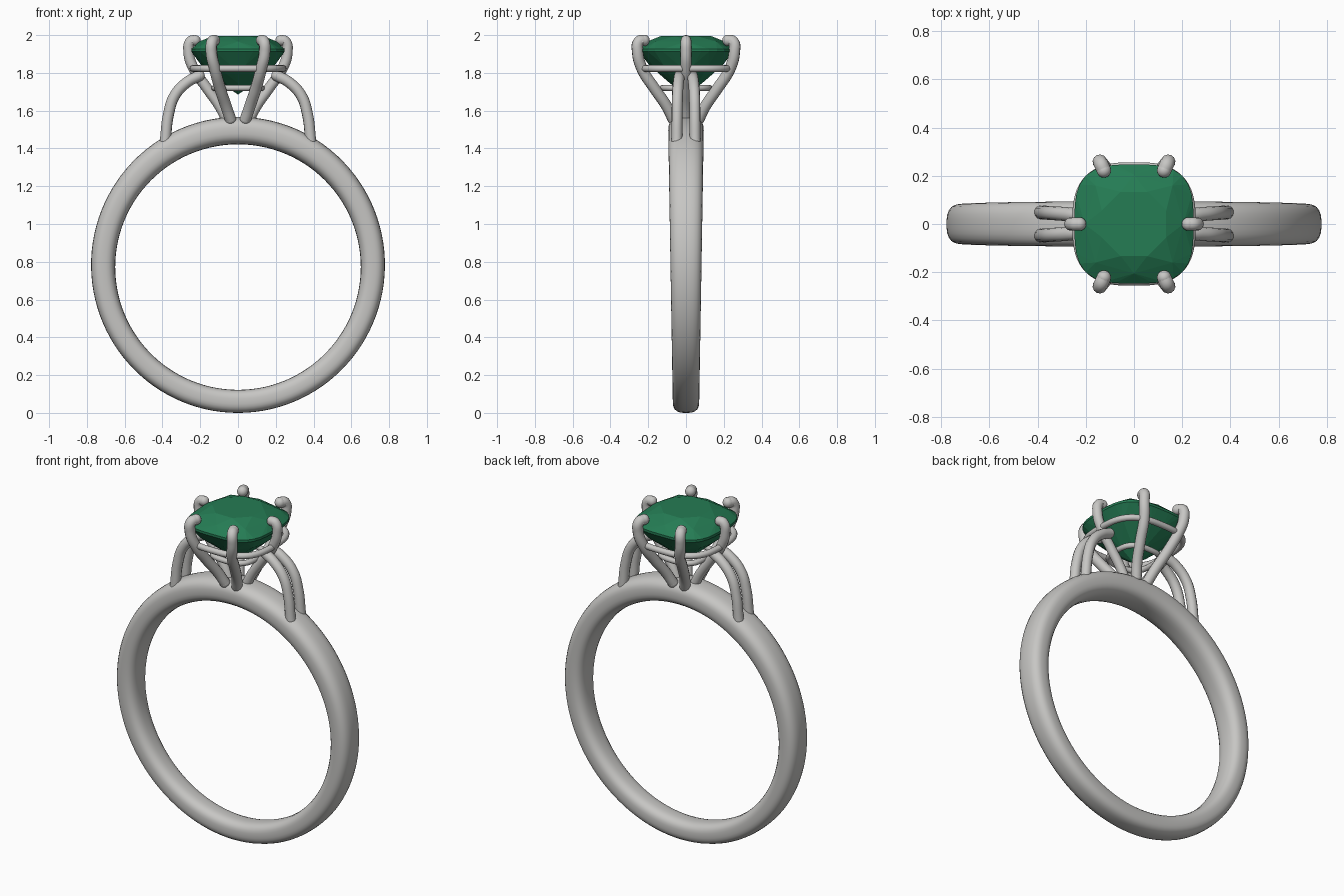
import bpy
import bmesh
from math import cos, sin, pi, copysign
from mathutils import Vector

if "Cube" in bpy.data.objects:
    bpy.data.objects.remove(bpy.data.objects["Cube"], do_unlink=True)


def material(name, color, metallic, roughness):
    m = bpy.data.materials.new(name)
    m.use_nodes = True
    m.diffuse_color = color
    bsdf = next(n for n in m.node_tree.nodes if n.type == 'BSDF_PRINCIPLED')
    bsdf.inputs["Base Color"].default_value = color
    bsdf.inputs["Metallic"].default_value = metallic
    bsdf.inputs["Roughness"].default_value = roughness
    return m


METAL = material("silver_metal", (0.57, 0.565, 0.55, 1), 0.0, 0.4)
GREEN = material("green_gem", (0.018, 0.2, 0.088, 1), 0.0, 0.3)


def superellipse(a, b, power, count, offset=0.0):
    """Rounded-square outline as a list of 2D points."""
    pts = []
    for i in range(count):
        t = 2 * pi * (i + offset) / count
        c, s = cos(t), sin(t)
        r = (abs(c) ** power + abs(s) ** power) ** (-1 / power)
        pts.append((a * r * c, b * r * s))
    return pts


def finish(bm, name, mat, smooth):
    bmesh.ops.recalc_face_normals(bm, faces=bm.faces)
    for f in bm.faces:
        f.smooth = smooth
    mesh = bpy.data.meshes.new(name)
    bm.to_mesh(mesh)
    bm.free()
    mesh.materials.append(mat)
    ob = bpy.data.objects.new(name, mesh)
    bpy.context.collection.objects.link(ob)
    return ob


def wire(name, points, radius, cyclic=False):
    """Round wire through the points, with a ball closing each open end."""
    cu = bpy.data.curves.new(name, 'CURVE')
    cu.dimensions = '3D'
    cu.bevel_depth = radius
    cu.bevel_resolution = 4
    cu.resolution_u = 3 if cyclic else 8
    sp = cu.splines.new('BEZIER')
    sp.bezier_points.add(len(points) - 1)
    for bp, p in zip(sp.bezier_points, points):
        bp.co = p
        bp.handle_left_type = bp.handle_right_type = 'AUTO'
    sp.use_cyclic_u = cyclic
    sp.use_smooth = True
    cu.materials.append(METAL)
    bpy.context.collection.objects.link(bpy.data.objects.new(name, cu))
    if not cyclic:
        bm = bmesh.new()
        for p in (points[0], points[-1]):
            geo = bmesh.ops.create_uvsphere(bm, u_segments=16, v_segments=10, radius=radius)
            bmesh.ops.translate(bm, verts=geo["verts"], vec=Vector(p))
        finish(bm, name + "_tips", METAL, True)


# Band: rounded section swept round the finger, wider and thicker at the top
INNER, CENTRE, STEPS = 0.65, 0.772, 112
bm = bmesh.new()
rings = []
for i in range(STEPS):
    ang = 2 * pi * i / STEPS
    up = (1 + sin(ang)) / 2
    half_t = (0.122 + 0.023 * up ** 2) / 2
    half_w = 0.07 + 0.024 * up
    ring = []
    for r, y in superellipse(half_t, half_w, 2.8, 28):
        rad = INNER + half_t + r
        ring.append(bm.verts.new((rad * cos(ang), y, CENTRE + rad * sin(ang))))
    rings.append(ring)
for a, b in zip(rings, rings[1:] + rings[:1]):
    for j in range(len(a)):
        k = (j + 1) % len(a)
        bm.faces.new((a[j], a[k], b[k], b[j]))
finish(bm, "band", METAL, True)

# Cushion-cut gem: hull over table, crown, girdle and pavilion outlines
bm = bmesh.new()
levels = [  # half size, height, corner power, point count, offset
    (0.14, 1.995, 2.4, 8, 0.5),
    (0.205, 1.966, 2.8, 8, 0.0),
    (0.247, 1.926, 3.3, 40, 0.0),
    (0.247, 1.912, 3.3, 40, 0.0),
    (0.195, 1.84, 2.8, 16, 0.5),
    (0.085, 1.745, 2.4, 8, 0.0),
]
for half, z, power, count, offset in levels:
    for x, y in superellipse(half, half, power, count, offset):
        bm.verts.new((x, y, z))
bm.verts.new((0, 0, 1.685))
bmesh.ops.convex_hull(bm, input=bm.verts)
bmesh.ops.dissolve_limit(bm, angle_limit=0.02, verts=bm.verts, edges=bm.edges)
finish(bm, "gem", GREEN, False)

# Two gallery rails under the gem
for name, half, z, r in (("upper_rail", 0.238, 1.823, 0.018),
                         ("lower_rail", 0.125, 1.72, 0.016)):
    outline = superellipse(half, half, 2.9, 40)
    wire(name, [(x, y, z) for x, y in outline], r, cyclic=True)

# Four corner prongs on the front and back
corner = [(0.125, 0.222, 1.972), (0.137, 0.25, 1.965), (0.141, 0.256, 1.91),
          (0.122, 0.232, 1.82), (0.094, 0.165, 1.715),
          (0.062, 0.1, 1.62), (0.04, 0.068, 1.555)]
for sx, side in ((1, "left"), (-1, "right")):
    for sy, end in ((-1, "front"), (1, "back")):
        wire(f"{end}_{side}_prong", [(sx * x, sy * y, z) for x, y, z in corner], 0.03)

# One prong on each side, and a pair of shoulder struts below it
side_prong = [(0.226, 1.972), (0.25, 1.967), (0.261, 1.91), (0.236, 1.825),
              (0.165, 1.72), (0.095, 1.62), (0.055, 1.54)]
strut = [(0.205, 0.034, 1.785), (0.27, 0.04, 1.75), (0.335, 0.045, 1.68),
         (0.368, 0.047, 1.58), (0.385, 0.048, 1.44)]
for sx, side in ((1, "left"), (-1, "right")):
    wire(f"{side}_prong", [(sx * x, 0, z) for x, z in side_prong], 0.028)
    for sy, end in ((-1, "front"), (1, "back")):
        wire(f"{end}_{side}_strut", [(sx * x, sy * y, z) for x, y, z in strut], 0.029)
